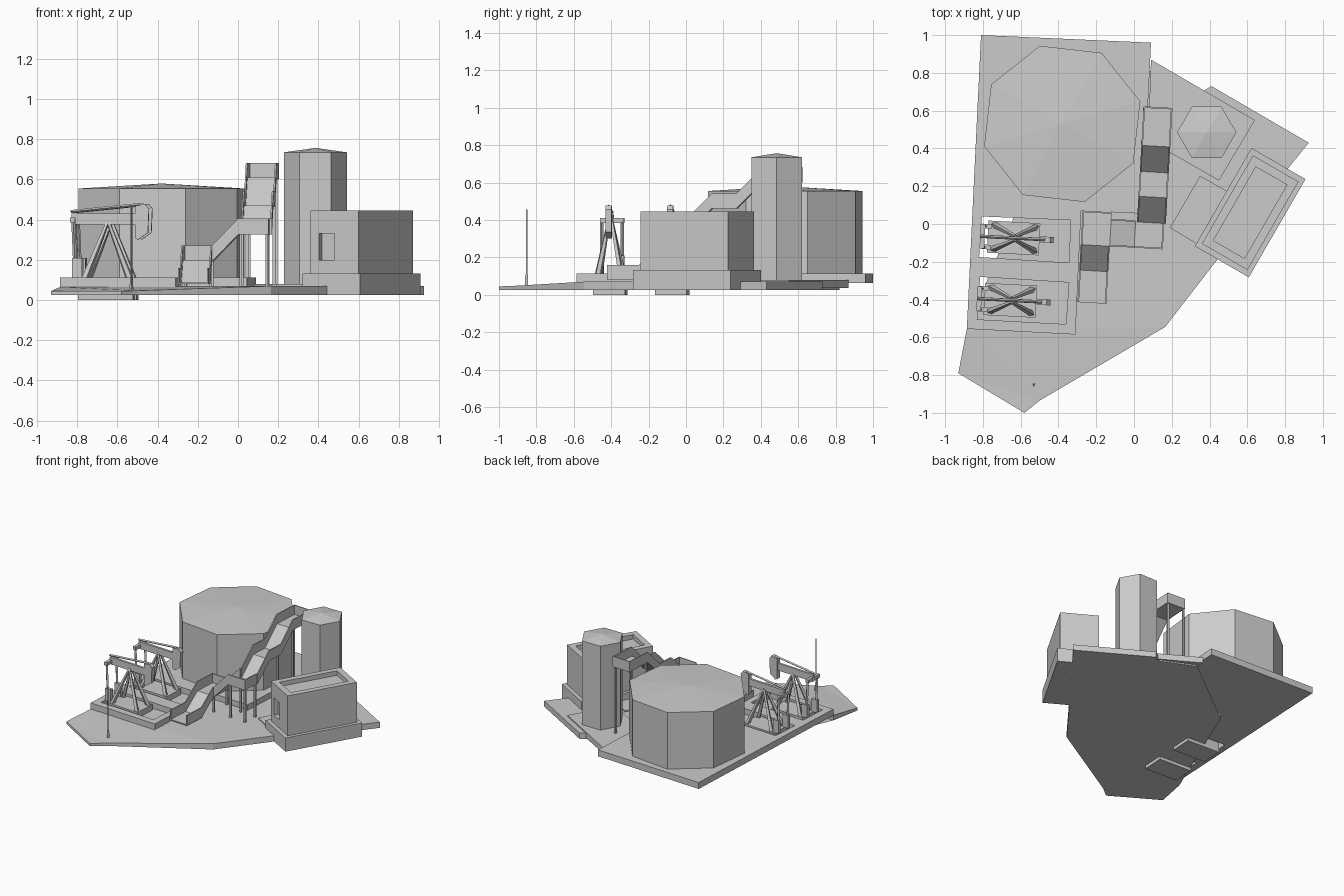
import bpy, bmesh
from math import radians, cos, sin, pi
from mathutils import Matrix, Vector

if "Cube" in bpy.data.objects:
    bpy.data.objects.remove(bpy.data.objects["Cube"])


def finish(name, bm, mat=None):
    bmesh.ops.recalc_face_normals(bm, faces=bm.faces)
    me = bpy.data.meshes.new(name)
    bm.to_mesh(me)
    bm.free()
    ob = bpy.data.objects.new(name, me)
    bpy.context.collection.objects.link(ob)
    if mat:
        me.transform(mat)
    return ob


def prism(name, pts, z0, z1, mat=None):
    # vertical extrusion; z1 may be a list of heights
    tops = z1 if isinstance(z1, list) else [z1] * len(pts)
    bm = bmesh.new()
    lo = [bm.verts.new((x, y, z0)) for x, y in pts]
    hi = [bm.verts.new((p[0], p[1], z)) for p, z in zip(pts, tops)]
    n = len(pts)
    caps = [bm.faces.new(lo), bm.faces.new(hi)]
    for i in range(n):
        bm.faces.new((lo[i], lo[(i + 1) % n], hi[(i + 1) % n], hi[i]))
    bmesh.ops.triangulate(bm, faces=caps)
    return finish(name, bm, mat)


def box(name, x0, x1, y0, y1, z0, z1, mat=None):
    return prism(name, [(x0, y0), (x1, y0), (x1, y1), (x0, y1)], z0, z1, mat)


def profile(name, pts, y0, y1, mat=None):
    # outline in the xz plane, extruded along y
    turn = Matrix(((1, 0, 0, 0), (0, 0, 1, 0), (0, 1, 0, 0), (0, 0, 0, 1)))
    return prism(name, pts, y0, y1, (mat or Matrix()) @ turn)


def bar(name, a, b, ra, rb, mat=None, sides=4):
    # straight, optionally tapered strut
    a, b = Vector(a), Vector(b)
    d = b - a
    bm = bmesh.new()
    bmesh.ops.create_cone(bm, cap_ends=True, segments=sides, radius1=ra, radius2=rb, depth=d.length)
    m = Matrix.Translation((a + b) / 2) @ d.to_track_quat('Z', 'Y').to_matrix().to_4x4()
    return finish(name, bm, (mat or Matrix()) @ m)


def tank(name, c, r, n, turn, z0, z1, apex):
    bm = bmesh.new()
    ring = [(c[0] + r * cos(turn + 2 * pi * i / n), c[1] + r * sin(turn + 2 * pi * i / n)) for i in range(n)]
    lo = [bm.verts.new((x, y, z0)) for x, y in ring]
    hi = [bm.verts.new((x, y, z1)) for x, y in ring]
    top = bm.verts.new((c[0], c[1], apex))
    bm.faces.new(lo)
    for i in range(n):
        j = (i + 1) % n
        bm.faces.new((lo[i], lo[j], hi[j], hi[i]))
        bm.faces.new((hi[i], hi[j], top))
    return finish(name, bm)


def cut(ob, cutter):
    m = ob.modifiers.new("cut", 'BOOLEAN')
    m.object, m.operation, m.solver = cutter, 'DIFFERENCE', 'EXACT'
    bpy.context.view_layer.objects.active = ob
    bpy.ops.object.modifier_apply(modifier=m.name)
    bpy.data.objects.remove(cutter)


# sloping ground slab
ground = [(-.885, -.555, .065), (-.93, -.79, .045), (-.58, -1, .045), (-.5, -.935, .047),
          (.165, -.545, .07), (.44, -.19, .07), (.78, .25, .07), (.925, .43, .07), (.41, .73, .07),
          (.36, .70, .07), (.1, .82, .07), (0, .33, .07), (-.5, .36, .07), (-.305, -.585, .068)]
prism("ground_slab", [p[:2] for p in ground], .025, [p[2] for p in ground])

# raised slab with two pump pits
slab = prism("raised_slab", [(-.81, 1), (.09, .96), (.045, .055), (-.28, .07), (-.31, -.585), (-.885, -.555)], .063, .113)
pits = [[(-.805, .04), (-.335, .02), (-.345, -.205), (-.82, -.175)],
        [(-.815, -.28), (-.345, -.31), (-.36, -.53), (-.83, -.505)]]
for p in pits:
    cutter = prism("pit_cutter", p, -.1, .3)
    cutter.hide_render = True
    cut(slab, cutter)

# storage tank and tower
tank("storage_tank", (-.38, .53), .43, 8, radians(16), .11, .555, .58)
prism("tower_pad", [(.09, .87), (.64, .55), (.45, .23), (.17, .39), (.08, .60)], .035, .08)
tank("tower", (.385, .485), .157, 6, 0, .07, .735, .757)

# control building with parapet roof
B = Matrix.Translation((.615, .06, 0)) @ Matrix.Rotation(radians(60), 4, 'Z')
box("building_base", -.3, .3, -.165, .165, .026, .133, B)
body = box("building", -.27, .27, -.139, .139, .13, .445, B)
roof = box("roof_cutter", -.225, .225, -.095, .095, .41, .6, B)
window = box("window_cutter", -.4, -.24, -.0, .09, .2, .332, B)
for c in (roof, window):
    c.hide_render = True
    cut(body, c)
prism("entry_pad", [(.19, -.02), (.35, .255), (.5, .17), (.34, -.11)], .05, .08)

# pump jacks
for k, (px, py) in enumerate([(-.62, -.075), (-.637, -.405)]):
    P = Matrix.Translation((px, py, 0)) @ Matrix.Rotation(radians(-3), 4, 'Z')
    n = "pump%d_" % (k + 1)
    box(n + "base", -.155, .12, -.085, .085, 0, .112, P)
    for sx in (-.125, .1):
        for sy in (-.065, .065):
            bar(n + "leg", (sx, sy, .1), (-.01, sy * .15, .39), .017, .009, P)
    profile(n + "beam", [(-.19, .375), (.13, .375), (.13, .43), (-.19, .43)], -.009, .009, P)
    bar(n + "tie_rod", (-.195, 0, .44), (.15, 0, .475), .008, .008, P)
    profile(n + "head", [(.125, .31), (.14, .30), (.19, .335), (.195, .455), (.175, .478), (.125, .468)], -.016, .016, P)
    box(n + "crossbar", -.195, -.17, -.065, .065, .385, .41, P)
    for s in (-1, 1):
        bar(n + "pitman", (-.18, s * .055, .40), (-.17, s * .055, .16), .01, .01, P)
        y = s * .055
        box(n + "counterweight", -.185, -.135, y - .012, y + .012, .11, .21, P)

# stairway: segments run through floor points, each with side rails
S = Matrix.Rotation(radians(-3.3), 4, 'Z')
H, T = .072, .008


def flight(name, along, pts, lo, hi, rails=(1, 1)):
    # pts are (distance, height) along an axis; lo/hi bound the other axis
    m = S if along == 'x' else S @ Matrix(((0, 1, 0, 0), (1, 0, 0, 0), (0, 0, 1, 0), (0, 0, 0, 1)))
    under = [(d, z - T) for d, z in reversed(pts)]
    over = [(d, z + H) for d, z in pts]
    profile(name + "_floor", pts + under, lo, hi, m)
    if rails[0]:
        profile(name + "_rail", over + under, lo, lo + T, m)
    if rails[1]:
        profile(name + "_rail", over + under, hi - T, hi, m)


flight("lower_stair", 'y', [(-.43, .088), (-.26, .088), (-.125, .20)], -.275, -.122)
flight("lower_landing", 'y', [(-.125, .20), (.055, .20)], -.275, -.122, (1, 0))
box("lower_landing_end", -.275, -.122, .047, .055, .19, .272, S)
flight("cross_stair", 'x', [(-.122, .20), (.008, .335)], -.125, .02)
flight("corner_landing", 'x', [(.008, .335), (.16, .335)], -.125, .012, (1, 0))
box("corner_landing_side", .152, .16, -.125, .012, .327, .407, S)
flight("upper_stair", 'y', [(.012, .335), (.148, .47), (.28, .47), (.418, .61), (.625, .61)], .015, .168)
box("top_landing_end", .015, .168, .617, .625, .60, .682, S)

# stair supports
for x, y, z in [(.02, .43, .60), (.155, .43, .60), (.02, .61, .60), (.155, .61, .60),
                (.02, -.11, .33), (.15, -.11, .33), (.02, .005, .33), (.15, .005, .33),
                (-.265, -.11, .20), (-.132, -.11, .20), (-.132, .04, .20), (-.265, .04, .20)]:
    box("stair_post", x - .007, x + .007, y - .007, y + .007, .06, z, S)

# antenna mast
bar("mast_base", (-.53, -.85, .04), (-.53, -.85, .11), .011, .009, sides=3)
bar("mast", (-.53, -.85, .1), (-.53, -.85, .457), .006, .005, sides=3)
